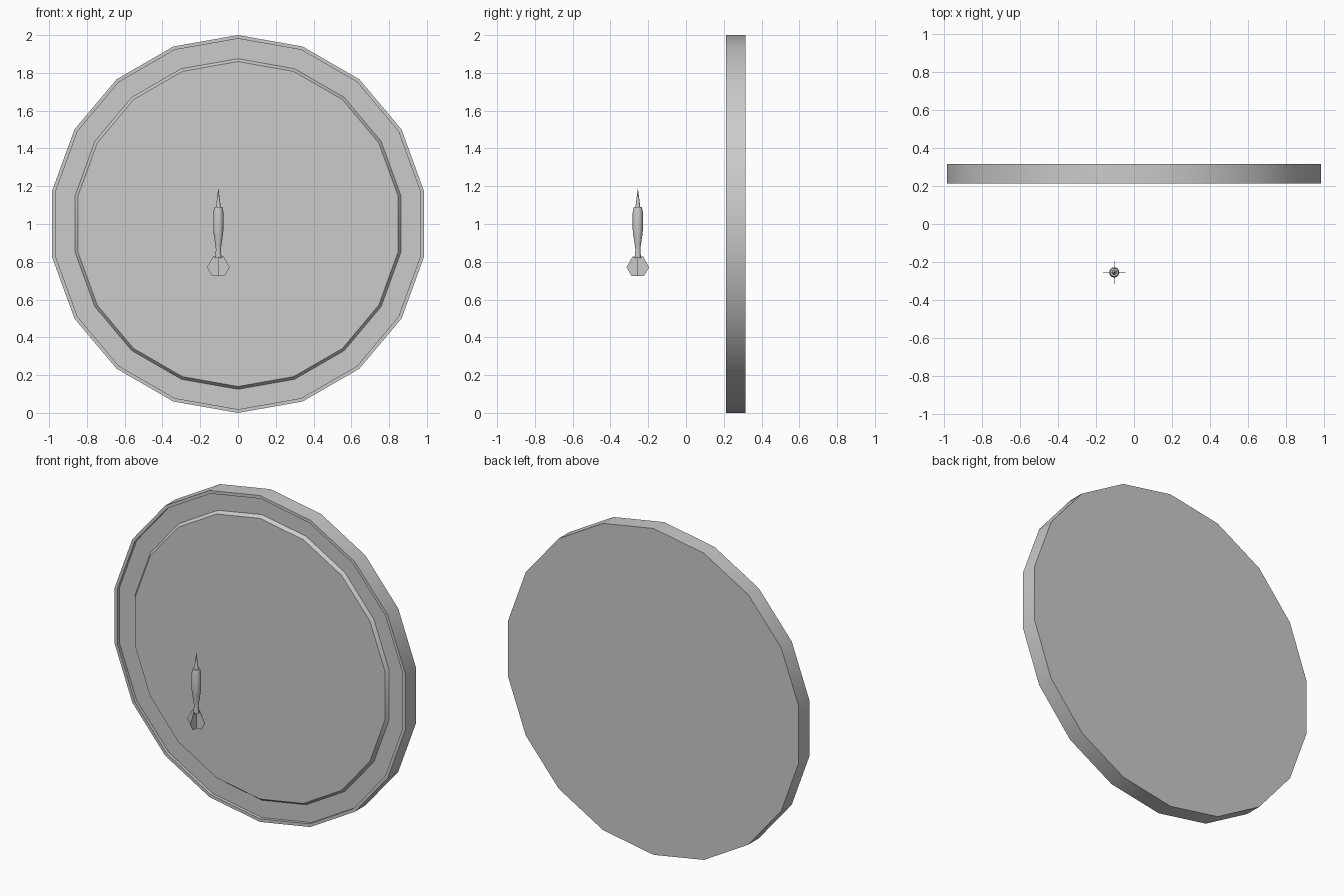
import bpy, bmesh
from math import sin, cos, pi, radians
from mathutils import Matrix

cube = bpy.data.objects.get("Cube")
if cube:
    bpy.data.objects.remove(cube, do_unlink=True)

grey = bpy.data.materials.new("plain grey")
grey.use_nodes = True
grey.diffuse_color = (0.6, 0.6, 0.6, 1)
grey.node_tree.nodes["Principled BSDF"].inputs["Base Color"].default_value = grey.diffuse_color


def finish(name, bm, matrix):
    """Turn a bmesh into a named, shaded object."""
    bmesh.ops.recalc_face_normals(bm, faces=bm.faces)
    mesh = bpy.data.meshes.new(name)
    bm.to_mesh(mesh)
    bm.free()
    mesh.transform(matrix)
    mesh.materials.append(grey)
    obj = bpy.data.objects.new(name, mesh)
    bpy.context.collection.objects.link(obj)
    bpy.ops.object.select_all(action='DESELECT')
    obj.select_set(True)
    bpy.context.view_layer.objects.active = obj
    bpy.ops.object.shade_smooth_by_angle(angle=radians(30))
    return obj


def lathe(name, profile, sides, matrix):
    """Revolve (radius, height) points around z and cap both ends."""
    bm = bmesh.new()
    rings = []
    for r, h in profile:
        angles = [pi / 2 + 2 * pi * i / sides for i in range(sides)]
        rings.append([bm.verts.new((r * cos(a), r * sin(a), h)) for a in angles])
    for low, high in zip(rings, rings[1:]):
        for i in range(sides):
            j = (i + 1) % sides
            bm.faces.new((low[i], low[j], high[j], high[i]))
    bm.faces.new(rings[0])
    bm.faces.new(rings[-1])
    return finish(name, bm, matrix)


# Board: raised lip, recessed ring and raised playing disc, facing -y
board_place = Matrix.Translation((0, 0.315, 1)) @ Matrix.Rotation(pi / 2, 4, 'X')
lathe("board", [(1, 0), (1, 0.102), (0.981, 0.102), (0.981, 0.082),
                (0.875, 0.082), (0.86, 0.102)], 18, board_place)

# Dart: upright in front of the board
dart_place = Matrix.Translation((-0.104, -0.255, 0))
lathe("dart_point", [(0.013, 1.085), (0.009, 1.12), (0.001, 1.185)], 16, dart_place)
lathe("dart_barrel", [(0.017, 0.82), (0.013, 0.865), (0.016, 0.89), (0.024, 0.94),
                      (0.027, 0.97), (0.027, 1.06), (0.021, 1.09)], 16, dart_place)

# Four thin flights around the tail
flight = [(0, 0.828), (0.028, 0.828), (0.06, 0.77), (0.033, 0.725), (0, 0.725)]
for i, side in enumerate(("left", "back", "right", "front")):
    bm = bmesh.new()
    face = bm.faces.new([bm.verts.new((x, -0.001, z)) for x, z in flight])
    extruded = bmesh.ops.extrude_face_region(bm, geom=[face])
    verts = [v for v in extruded["geom"] if isinstance(v, bmesh.types.BMVert)]
    bmesh.ops.translate(bm, verts=verts, vec=(0, 0.002, 0))
    finish(side + "_flight", bm, dart_place @ Matrix.Rotation(i * pi / 2, 4, 'Z'))
